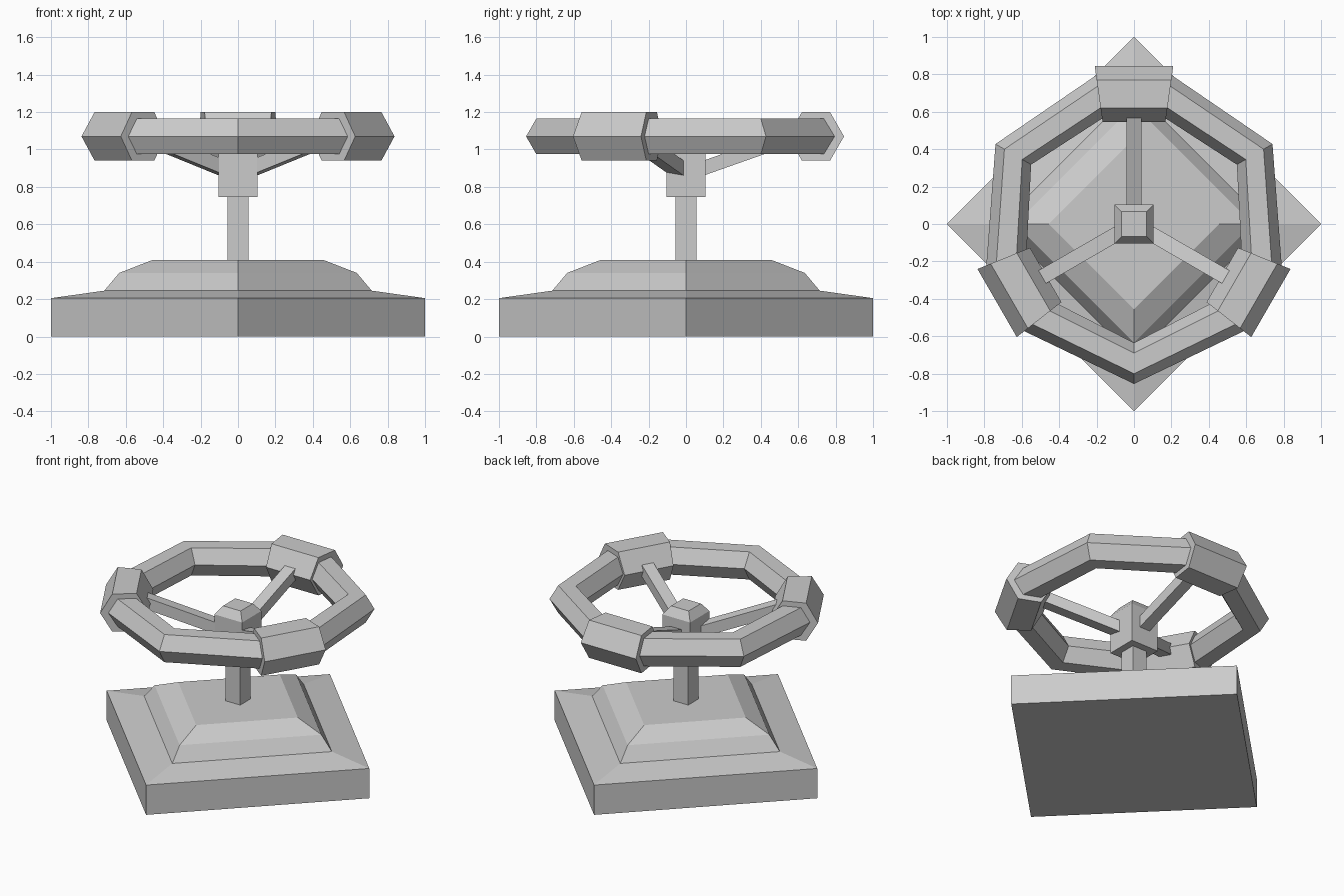
import bpy, bmesh
from math import sin, cos, pi, radians
from mathutils import Vector, Matrix

cube = bpy.data.objects.get("Cube")
if cube:
    bpy.data.objects.remove(cube, do_unlink=True)

GREY = (0.6, 0.6, 0.6, 1)
metal = bpy.data.materials.new("plain_grey")
metal.use_nodes = True
metal.diffuse_color = GREY
metal.node_tree.nodes["Principled BSDF"].inputs["Base Color"].default_value = GREY

WHEEL_Z = 1.07
UP = Vector((0, 0, 1))


def loft(name, sections, closed=False):
    """Skin a list of equal-sided cross-sections, capping the ends if open."""
    bm = bmesh.new()
    rings = [[bm.verts.new(p) for p in s] for s in sections]
    pairs = list(zip(rings, rings[1:]))
    if closed:
        pairs.append((rings[-1], rings[0]))
    for a, b in pairs:
        n = len(a)
        for i in range(n):
            j = (i + 1) % n
            bm.faces.new((a[i], a[j], b[j], b[i]))
    if not closed:
        bm.faces.new(rings[0][::-1])
        bm.faces.new(rings[-1])
    bmesh.ops.recalc_face_normals(bm, faces=bm.faces)
    mesh = bpy.data.meshes.new(name)
    bm.to_mesh(mesh)
    bm.free()
    mesh.materials.append(metal)
    obj = bpy.data.objects.new(name, mesh)
    bpy.context.collection.objects.link(obj)
    return obj


def square_tower(name, profile, turn):
    """Four-sided solid from (corner radius, height) pairs."""
    return loft(name, [[(r * cos(turn + k * pi / 2), r * sin(turn + k * pi / 2), z)
                        for k in range(4)] for r, z in profile])


def hexagon(centre, across, radius):
    """Hexagonal section with a corner pointing along 'across'."""
    return [centre + across * radius * cos(k * pi / 3) + UP * radius * sin(k * pi / 3)
            for k in range(6)]


# Stepped plinth with its corners on the axes
square_tower("base", [(1, 0), (1, 0.205), (0.715, 0.245), (0.635, 0.34), (0.455, 0.41)], 0)

# Stem and chamfered hub, square to the axes
ROOT2 = 2 ** 0.5
square_tower("stem", [(0.056 * ROOT2, 0.39), (0.056 * ROOT2, 0.76)], pi / 4)
square_tower("hub", [(0.105 * ROOT2, 0.745), (0.105 * ROOT2, 1.01), (0.067 * ROOT2, 1.065)], pi / 4)

# Wheel rim: straight under each clamp, with one corner between clamps
rim = []
for k in range(3):
    turn = Matrix.Rotation(k * 2 * pi / 3, 3, 'Z')
    for side in (1, -1):
        centre = turn @ Vector((0.17 * side, 0.69, WHEEL_Z))
        across = turn @ Vector((0.29 * side, 0.957, 0))
        rim.append(hexagon(centre, across, 0.11))
    corner = turn @ Vector((cos(radians(150)), sin(radians(150)), 0))
    rim.append(hexagon(corner * 0.745 + UP * WHEEL_Z, corner, 0.11))
loft("wheel_rim", rim, closed=True)

# Three clamps and the sloping spokes that reach them
for k, place in enumerate(("back", "right", "left")):
    turn = Matrix.Rotation(k * 2 * pi / 3, 3, 'Z')
    ends = []
    for side in (-1, 1):
        centre = turn @ Vector((0.189 * side, 0.695, WHEEL_Z))
        across = turn @ Vector((0.14 * side, 1, 0))
        ends.append(hexagon(centre, across, 0.15))
    loft(place + "_clamp", ends)

    bar = []
    for y, z in ((0.05, 0.885), (0.64, 1.093)):
        bar.append([turn @ Vector((x, y, z + h)) for x, h in
                    ((-0.04, -0.04), (0.04, -0.04), (0.04, 0.04), (-0.04, 0.04))])
    loft(place + "_spoke", bar)
